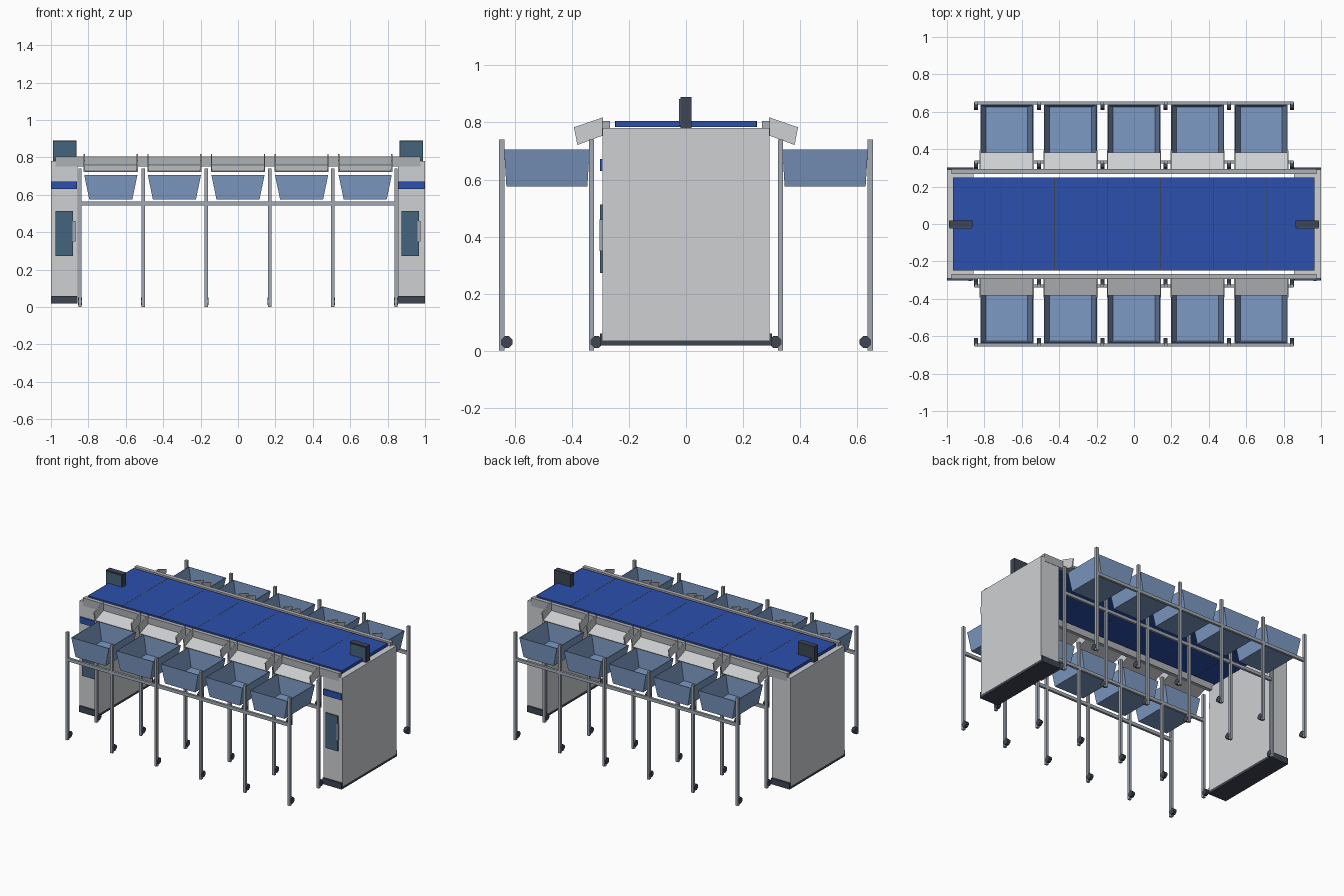
import bpy, bmesh, math

cube = bpy.data.objects.get("Cube")
if cube:
    bpy.data.objects.remove(cube, do_unlink=True)


def material(name, rgb):
    m = bpy.data.materials.new(name)
    m.use_nodes = True
    col = (*rgb, 1)
    m.diffuse_color = col
    bsdf = next(n for n in m.node_tree.nodes if n.type == 'BSDF_PRINCIPLED')
    bsdf.inputs["Base Color"].default_value = col
    return m


PANEL = material("light grey panel", (0.62, 0.63, 0.65))
STEEL = material("steel grey", (0.36, 0.40, 0.45))
RAIL = material("rail grey", (0.42, 0.44, 0.46))
BELT = material("belt blue", (0.025, 0.08, 0.42))
BIN = material("bin blue", (0.20, 0.32, 0.54))
TEAL = material("dark teal", (0.06, 0.13, 0.20))
DARK = material("charcoal", (0.05, 0.06, 0.085))


def finish(name, bm, mat):
    bmesh.ops.recalc_face_normals(bm, faces=bm.faces)
    mesh = bpy.data.meshes.new(name)
    bm.to_mesh(mesh)
    bm.free()
    mesh.materials.append(mat)
    ob = bpy.data.objects.new(name, mesh)
    bpy.context.scene.collection.objects.link(ob)
    return ob


def prism(name, profile, x0, x1, mat):
    """Extrude a (y, z) outline along x."""
    bm = bmesh.new()
    face = bm.faces.new([bm.verts.new((x0, y, z)) for y, z in profile])
    ext = bmesh.ops.extrude_face_region(bm, geom=[face])
    moved = [v for v in ext["geom"] if isinstance(v, bmesh.types.BMVert)]
    bmesh.ops.translate(bm, verts=moved, vec=(x1 - x0, 0, 0))
    return finish(name, bm, mat)


def box(name, x0, x1, y0, y1, z0, z1, mat):
    return prism(name, [(y0, z0), (y1, z0), (y1, z1), (y0, z1)], x0, x1, mat)


def bin_tub(name, cx, s):
    """Tapered tub, open at the top, with thin walls."""
    bm = bmesh.new()
    rings = []
    for half_x, y0, y1, z in ((0.115, 0.346, 0.630, 0.575), (0.142, 0.338, 0.638, 0.705)):
        rings.append([bm.verts.new((cx + sx * half_x, s * y, z))
                      for sx, y in ((-1, y0), (1, y0), (1, y1), (-1, y1))])
    low, top = rings
    bm.faces.new(low[::-1])
    for i in range(4):
        j = (i + 1) % 4
        bm.faces.new((low[i], low[j], top[j], top[i]))
    bmesh.ops.recalc_face_normals(bm, faces=bm.faces)
    # Open shell: make the floor point down so the walls thicken inward
    bm.faces.ensure_lookup_table()
    flip = bm.faces[0].normal.z > 0
    ob = finish(name, bm, BIN)
    mod = ob.modifiers.new("walls", 'SOLIDIFY')
    mod.thickness = 0.006
    mod.offset = 1 if flip else -1


# End towers
for label, x0, x1, door_x, handle_x in (("right", -1.0, -0.858, -0.975, -0.884),
                                        ("left", 0.855, 1.0, 0.875, 0.961)):
    box(label + "_tower", x0, x1, -0.292, 0.292, 0.035, 0.78, PANEL)
    box(label + "_tower_base", x0, x1, -0.292, 0.292, 0.018, 0.036, DARK)
    for s, end in ((-1, "front"), (1, "back")):
        y = sorted((s * 0.288, s * 0.302))
        box(f"{label}_{end}_kick_plate", x0, x1, *y, 0.018, 0.06, DARK)
    box(label + "_stripe", x0 + 0.003, x1 - 0.003, -0.301, -0.292, 0.63, 0.672, BELT)
    box(label + "_door", door_x, door_x + 0.093, -0.301, -0.292, 0.272, 0.513, TEAL)
    box(label + "_door_handle", handle_x, handle_x + 0.014, -0.304, -0.292, 0.35, 0.46, STEEL)

    # Display on top of the tower
    mid = math.copysign(0.927, x0)
    box(label + "_display_case", mid - 0.063, mid + 0.063, -0.019, 0.019, 0.775, 0.89, DARK)
    box(label + "_display_screen", mid - 0.059, mid + 0.059, -0.024, -0.019, 0.79, 0.882, TEAL)

# Sorting belt with seams
box("belt", -0.968, 0.965, -0.248, 0.248, 0.785, 0.805, BELT)
for i in range(6):
    x = -0.707 + i * 0.2828
    box("belt_seam", x - 0.0025, x + 0.0025, -0.2485, 0.2485, 0.7845, 0.8055, DARK)

leg_xs = [-0.845 + 0.338 * i for i in range(6)]
bay_xs = [-0.68 + 0.34 * i for i in range(5)]
wheel = [(0.022 * math.cos(math.pi * k / 4 + math.pi / 8),
          0.022 * math.sin(math.pi * k / 4 + math.pi / 8)) for k in range(8)]

for s, side in ((-1, "front"), (1, "back")):
    # Long rail beside the belt
    y = sorted((s * 0.266, s * 0.294))
    box(side + "_belt_rail", -0.975, 0.975, *y, 0.752, 0.806, RAIL)

    # Rack legs, wheels and shelf rails
    for row, ry in (("inner", 0.331), ("outer", 0.646)):
        cy = s * ry
        for x in leg_xs:
            box(f"{side}_{row}_leg", x - 0.009, x + 0.009, cy - 0.009, cy + 0.009, 0, 0.74, STEEL)
            hub = s * (ry - 0.017)
            prism(f"{side}_{row}_caster", [(hub + a, 0.03 + b) for a, b in wheel],
                  x - 0.011, x + 0.011, DARK)
        box(f"{side}_{row}_shelf_rail", -0.854, 0.854, cy - 0.008, cy + 0.008, 0.543, 0.565, STEEL)

    # Chutes and bins
    for x in bay_xs:
        floor = [(0.29, 0.755), (0.381, 0.721), (0.383, 0.727), (0.29, 0.762)]
        wall = [(0.29, 0.755), (0.381, 0.721), (0.393, 0.783), (0.292, 0.818)]
        prism(side + "_chute_floor", [(s * a, b) for a, b in floor], x - 0.142, x + 0.142, PANEL)
        for e in (-1, 1):
            a, b = sorted((x + e * 0.138, x + e * 0.145))
            prism(side + "_chute_wall", [(s * p, q) for p, q in wall], a, b, PANEL)
        bin_tub(side + "_bin", x, s)
